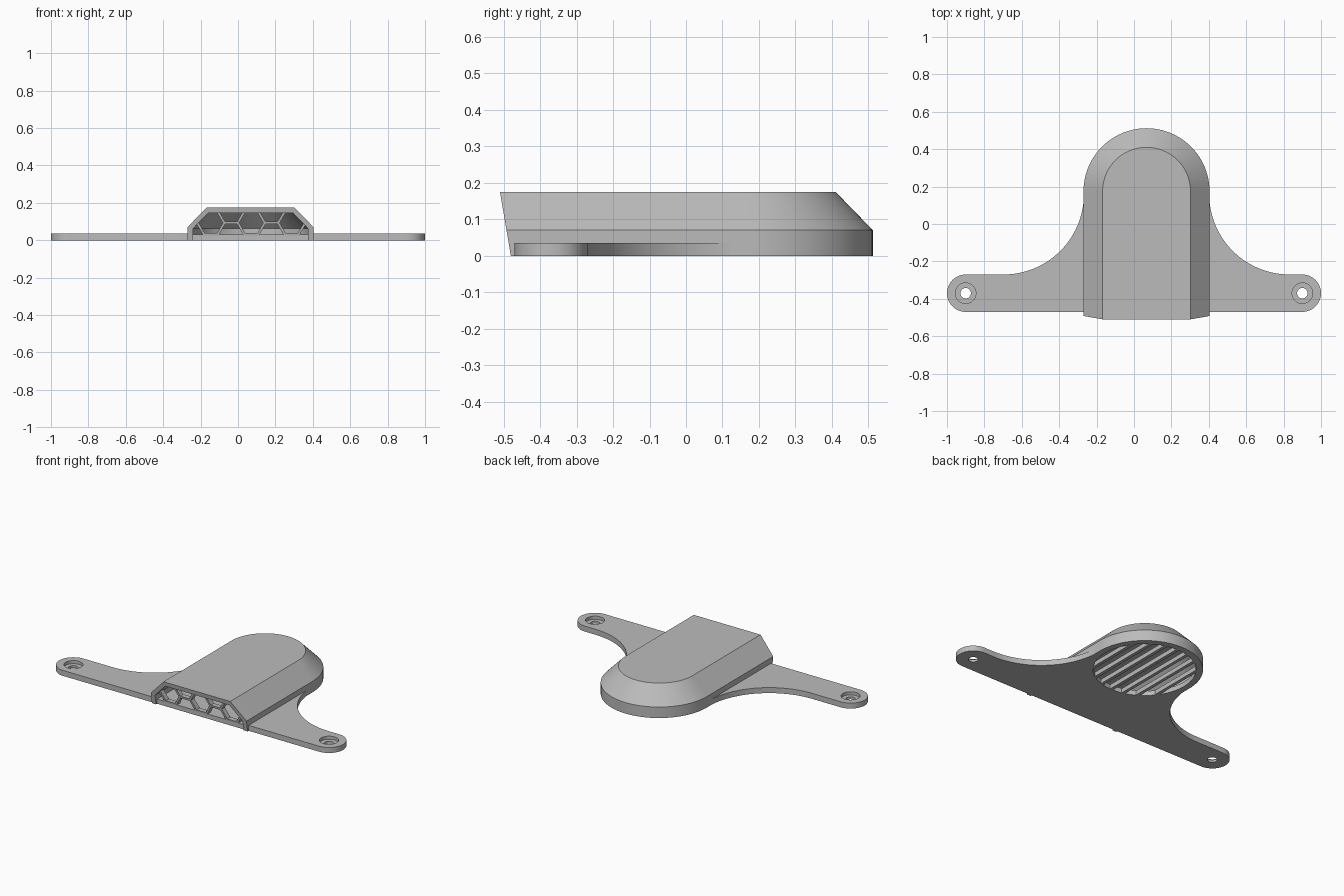
import bpy, bmesh, math
from math import sin, cos, pi, sqrt

cube = bpy.data.objects.get("Cube")
if cube:
    bpy.data.objects.remove(cube, do_unlink=True)

grey = bpy.data.materials.new("plain grey")
grey.use_nodes = True
colour = (0.5, 0.5, 0.5, 1)
grey.diffuse_color = colour
grey.node_tree.nodes["Principled BSDF"].inputs["Base Color"].default_value = colour

CX, CY = 0.067, 0.175      # centre of the rounded hood end
FLOOR = 0.03


def loft(name, rings):
    """Closed solid through matching rings of points."""
    bm = bmesh.new()
    loops = [[bm.verts.new(p) for p in ring] for ring in rings]
    n = len(loops[0])
    for a, b in zip(loops, loops[1:]):
        for i in range(n):
            j = (i + 1) % n
            bm.faces.new((a[i], a[j], b[j], b[i]))
    bm.faces.new(loops[0][::-1])
    bm.faces.new(loops[-1])
    bmesh.ops.recalc_face_normals(bm, faces=bm.faces)
    mesh = bpy.data.meshes.new(name)
    bm.to_mesh(mesh)
    bm.free()
    obj = bpy.data.objects.new(name, mesh)
    bpy.context.collection.objects.link(obj)
    mesh.materials.append(grey)
    return obj


def arc(x, y, r, start, end, n):
    angles = [start + (end - start) * i / n for i in range(n + 1)]
    return [(x + r * cos(a), y + r * sin(a)) for a in angles]


def upright(name, pts, low, high):
    return loft(name, [[(x, y, z) for x, y in pts] for z in (low, high)])


def cylinder(name, x, y, r, low, high):
    return upright(name, arc(x, y, r, 0, 2 * pi, 48)[:-1], low, high)


def box(name, x0, x1, y0, y1, z0, z1):
    return upright(name, [(x0, y0), (x1, y0), (x1, y1), (x0, y1)], z0, z1)


def arch(r, z, front):
    """Round-backed outline at height z, with the front leaning forward."""
    y = front - 0.17 * z
    pts = [(CX + r, y)] + arc(CX, CY, r, 0, pi, 48) + [(CX - r, y)]
    return [(px, py, z) for px, py in pts]


def combine(obj, tool, operation):
    mod = obj.modifiers.new(operation, "BOOLEAN")
    mod.operation, mod.object, mod.solver = operation, tool, "EXACT"
    bpy.context.view_layer.objects.active = obj
    bpy.ops.object.modifier_apply(modifier=mod.name)
    bpy.data.objects.remove(tool, do_unlink=True)


# Hood with chamfered top
hood = loft("vent_hood", [arch(0.337, 0, -0.48), arch(0.337, 0.07, -0.48),
                          arch(0.235, 0.175, -0.48)])

# Mounting flange: rounded ears and concave fillets into the hood
R = 0.43
outline = arc(-0.9, -0.37, 0.1, 1.5 * pi, 0.5 * pi, 24)
outline += arc(CX - 0.335 - R, -0.27 + R, R, -0.5 * pi, 0, 32)
outline += arc(CX + 0.335 + R, -0.27 + R, R, pi, 1.5 * pi, 32)
outline += arc(0.9, -0.37, 0.1, 0.5 * pi, -0.5 * pi, 24)
combine(hood, upright("flange", outline, 0, 0.035), "UNION")

# Hollow inside, open at the front
combine(hood, loft("cavity", [arch(0.308, FLOOR, -0.6), arch(0.308, 0.062, -0.6),
                              arch(0.226, 0.147, -0.6)]), "DIFFERENCE")
combine(hood, box("front_notch", CX - 0.308, CX + 0.308, -0.6, -0.47, -0.05, 0.04),
        "DIFFERENCE")

# Round opening in the floor
combine(hood, cylinder("floor_opening", CX, CY, 0.298, -0.05, 0.045), "DIFFERENCE")

# Counterbored screw holes
for side in (-1, 1):
    combine(hood, cylinder("counterbore", side * 0.9, -0.37, 0.055, 0.015, 0.1), "DIFFERENCE")
    combine(hood, cylinder("screw_hole", side * 0.9, -0.37, 0.028, -0.1, 0.1), "DIFFERENCE")

# Slats across the floor opening
slats = []
for i in range(-3, 4):
    x = i * 0.08
    half = sqrt(0.3 ** 2 - x * x) + 0.003
    slats.append(box("floor_slat", CX + x - 0.01, CX + x + 0.01,
                     CY - half, CY + half, 0.0, FLOOR - 0.002))

# Honeycomb grille filling the front opening
section = [(-0.312, 0.026), (0.312, 0.026), (0.312, 0.064),
           (0.228, 0.15), (-0.228, 0.15), (-0.312, 0.064)]
grille = loft("honeycomb_grille", [[(CX + x, y - 0.17 * z, z) for x, z in section]
                                   for y in (-0.466, -0.435)])
SIDE = 0.072
RISE = SIDE * sqrt(3) / 2
for col in range(-3, 4):
    for dz in ((-RISE, RISE) if col % 2 else (0,)):
        cell = arc(CX + 0.004 + col * 1.5 * SIDE, 0.093 + dz, SIDE - 0.008, 0, 2 * pi, 6)[:-1]
        combine(grille, loft("cell", [[(x, y, z) for x, z in cell] for y in (-0.7, -0.3)]),
                "DIFFERENCE")

# Crisp edges, smooth curves
bpy.ops.object.select_all(action="DESELECT")
for obj in [hood, grille] + slats:
    obj.select_set(True)
bpy.context.view_layer.objects.active = hood
bpy.ops.object.shade_smooth_by_angle(angle=math.radians(25))
